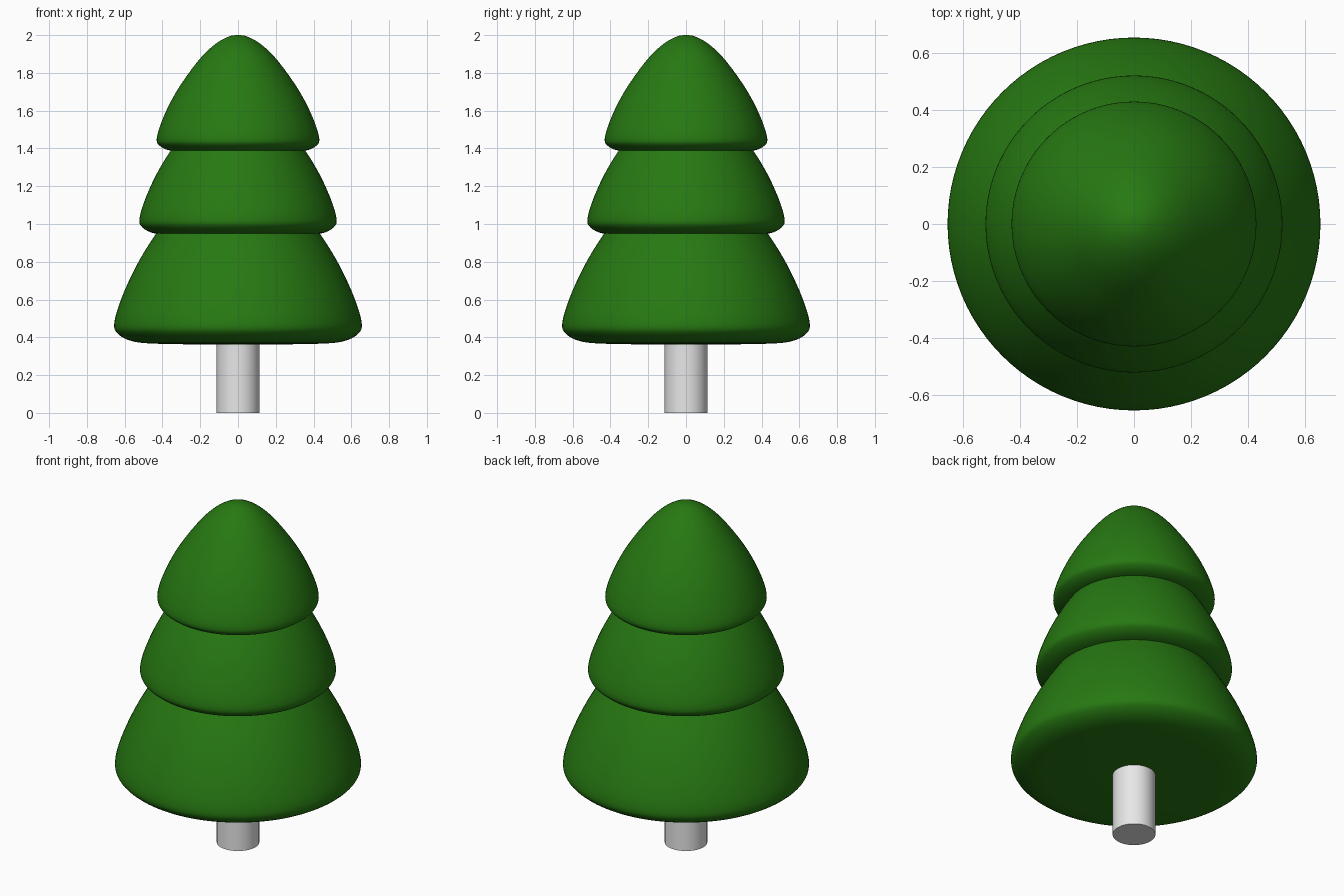
import bpy, bmesh, math
from mathutils import Vector

if "Cube" in bpy.data.objects:
    bpy.data.objects.remove(bpy.data.objects["Cube"])


def material(name, rgb):
    m = bpy.data.materials.new(name)
    m.diffuse_color = (*rgb, 1)
    m.use_nodes = True
    m.node_tree.nodes["Principled BSDF"].inputs["Base Color"].default_value = m.diffuse_color
    return m


GREEN = material("leaf green", (0.02, 0.19, 0.006))
GREY = material("trunk light grey", (0.8, 0.8, 0.8))

# Tier profile (radius, height above its underside), sized for the top tier
PROFILE = [(0, 0.62), (0.05, 0.612), (0.12, 0.573), (0.20, 0.497), (0.29, 0.377),
           (0.355, 0.27), (0.405, 0.16), (0.43, 0.075), (0.418, 0.037),
           (0.36, 0.009), (0.24, 0.001), (0, 0)]


def smooth_curve(points, steps=4):
    """Catmull-Rom curve through the points, mirrored over the axis at its ends."""
    p = [Vector(q) for q in points]
    p = [Vector((-p[1].x, p[1].y))] + p + [Vector((-p[-2].x, p[-2].y))]
    out = []
    for a, b, c, d in zip(p, p[1:], p[2:], p[3:]):
        for i in range(steps):
            t = i / steps
            out.append(0.5 * (2 * b + (c - a) * t + (2 * a - 5 * b + 4 * c - d) * t ** 2
                              + (3 * b - a - 3 * c + d) * t ** 3))
    return out + [p[-2]]


def lathe(name, points, mat, sides=96):
    """Spin a profile that starts and ends on the z axis."""
    bm = bmesh.new()
    verts = [bm.verts.new((r, 0, z)) for r, z in points]
    edges = [bm.edges.new(pair) for pair in zip(verts, verts[1:])]
    bmesh.ops.spin(bm, geom=verts + edges, cent=(0, 0, 0), axis=(0, 0, 1),
                   angle=math.tau, steps=sides, use_merge=False)
    bmesh.ops.remove_doubles(bm, verts=bm.verts, dist=1e-5)
    bmesh.ops.recalc_face_normals(bm, faces=bm.faces)
    mesh = bpy.data.meshes.new(name)
    bm.to_mesh(mesh)
    bm.free()
    mesh.materials.append(mat)
    ob = bpy.data.objects.new(name, mesh)
    bpy.context.collection.objects.link(ob)
    bpy.ops.object.select_all(action="DESELECT")
    ob.select_set(True)
    bpy.context.view_layer.objects.active = ob
    bpy.ops.object.shade_smooth_by_angle(angle=math.radians(40))
    return ob


# Three foliage tiers: the same shape, growing towards the ground
curve = smooth_curve(PROFILE)
for name, base, size in (("top_tier", 1.38, 1.0), ("middle_tier", 0.938, 1.213),
                         ("bottom_tier", 0.363, 1.523)):
    lathe(name, [(r * size, base + z * size) for r, z in curve], GREEN)

# Trunk
lathe("trunk", [(0, 0.45), (0.114, 0.45), (0.114, 0), (0, 0)], GREY, 32)
